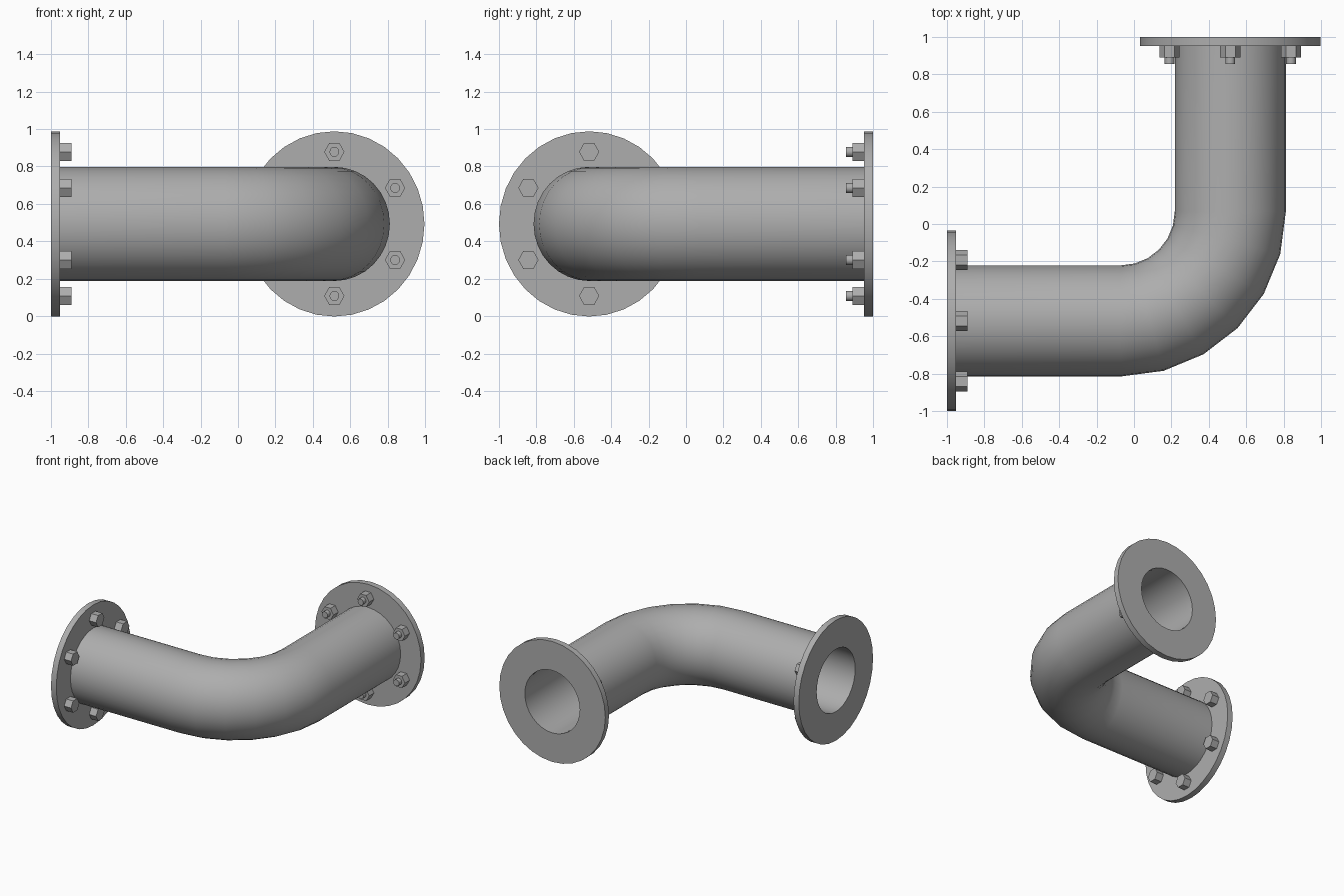
import bpy, bmesh, math
from mathutils import Vector

if "Cube" in bpy.data.objects:
    bpy.data.objects.remove(bpy.data.objects["Cube"])

CZ, SZ = 0.493, 1.027            # axis height and slight vertical stretch
CX, CY = 0.515, -0.518           # pipe axis positions at the two ends
SIDES = 32

metal = bpy.data.materials.new("grey metal")
metal.diffuse_color = (0.42, 0.42, 0.42, 1)
metal.use_nodes = True
metal.node_tree.nodes["Principled BSDF"].inputs["Base Color"].default_value = metal.diffuse_color


def ring(bm, centre, side, r, n=SIDES, start=0.0):
    """One loop of vertices around a centre, spanned by side and up."""
    return [bm.verts.new(centre + side * (r * math.cos(start + math.tau * i / n))
                         + Vector((0, 0, SZ * r * math.sin(start + math.tau * i / n))))
            for i in range(n)]


def bridge(bm, a, b):
    n = len(a)
    for i in range(n):
        bm.faces.new((a[i], a[(i + 1) % n], b[(i + 1) % n], b[i]))


def finish(bm, name, smooth=True):
    bmesh.ops.recalc_face_normals(bm, faces=bm.faces)
    me = bpy.data.meshes.new(name)
    bm.to_mesh(me)
    bm.free()
    me.materials.append(metal)
    ob = bpy.data.objects.new(name, me)
    bpy.context.collection.objects.link(ob)
    if smooth:
        bpy.ops.object.select_all(action='DESELECT')
        ob.select_set(True)
        bpy.context.view_layer.objects.active = ob
        bpy.ops.object.shade_smooth_by_angle(angle=math.radians(35))
    return ob


# Each end: face centre, inward direction, sideways direction
ENDS = {
    "left": (Vector((-1, CY, CZ)), Vector((1, 0, 0)), Vector((0, 1, 0))),
    "back": (Vector((CX, 1, CZ)), Vector((0, -1, 0)), Vector((1, 0, 0))),
}

# Elbow pipe: straight, six-step bend, straight, with a hollow bore
R = 0.585
bend = Vector((CX - R, CY + R, CZ))
path = [(Vector((-0.999, CY, CZ)), Vector((0, 1, 0)))]
for k in range(7):
    a = math.radians(15 * k)
    out = Vector((math.sin(a), -math.cos(a), 0))
    path.append((bend + out * R, -out))
path.append((Vector((CX, 0.999, CZ)), Vector((-1, 0, 0))))
bm = bmesh.new()
outer = [ring(bm, c, s, 0.297) for c, s in path]
inner = [ring(bm, c, s, 0.252) for c, s in path]
for loops in (outer, inner):
    for a, b in zip(loops, loops[1:]):
        bridge(bm, a, b)
bridge(bm, outer[0], inner[0])
bridge(bm, outer[-1], inner[-1])
finish(bm, "elbow_pipe")

for end, (face, inward, side) in ENDS.items():
    # Flange disc with the bore through it
    bm = bmesh.new()
    profile = [(0.25, 0), (0.482, 0), (0.482, 0.048), (0.25, 0.048)]
    loops = [ring(bm, face + inward * d, side, r) for r, d in profile]
    for i in range(4):
        bridge(bm, loops[i], loops[(i + 1) % 4])
    finish(bm, end + "_flange")

    # Six hex fasteners; the back flange also shows threaded bolt ends
    for k in range(6):
        a = math.radians(30 + 60 * k)
        c = face + side * (0.375 * math.cos(a)) + Vector((0, 0, SZ * 0.375 * math.sin(a)))
        parts = [("hex", 0.054, 0.04, 0.11, 6)]
        if end == "back":
            parts.append(("bolt_end", 0.026, 0.1, 0.145, 12))
        for part, r, d0, d1, n in parts:
            bm = bmesh.new()
            lo = ring(bm, c + inward * d0, side, r, n)
            hi = ring(bm, c + inward * d1, side, r, n)
            bridge(bm, lo, hi)
            bm.faces.new(lo)
            bm.faces.new(hi)
            finish(bm, f"{end}_{part}_{k + 1}", smooth=n > 6)
